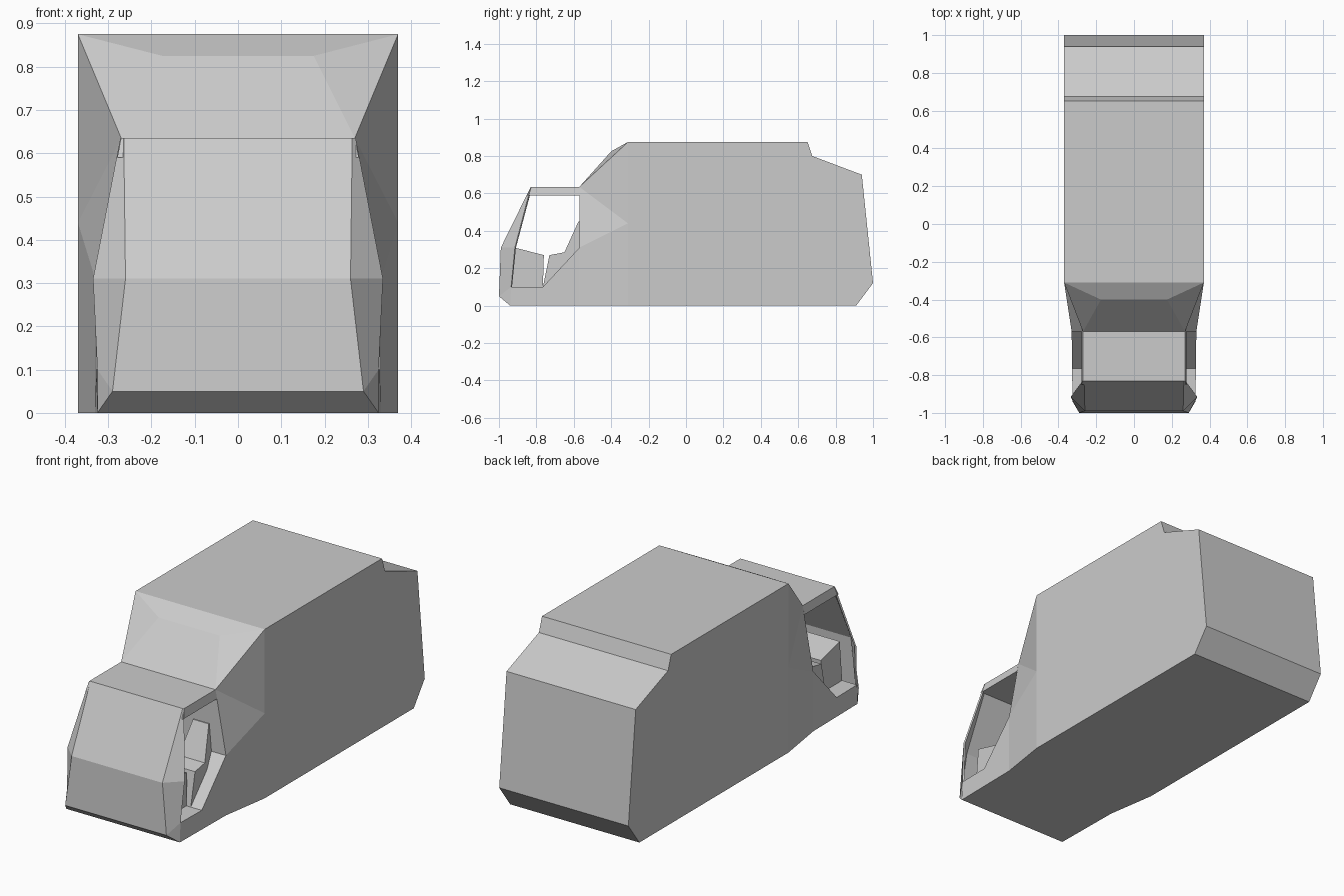
import bpy, bmesh

cube = bpy.data.objects.get("Cube")
if cube:
    bpy.data.objects.remove(cube, do_unlink=True)

grey = bpy.data.materials.new("plain_grey")
grey.use_nodes = True
colour = (0.6, 0.6, 0.6, 1)
grey.diffuse_color = colour
grey.node_tree.nodes["Principled BSDF"].inputs["Base Color"].default_value = colour


def mirrored_mesh(name, points, sides, strip, thickness=0):
    """Left-side points and faces are mirrored; the strip outline is spanned across."""
    bm = bmesh.new()
    left = {k: bm.verts.new(p) for k, p in points.items()}
    right = {k: bm.verts.new((-x, y, z)) for k, (x, y, z) in points.items()}
    for face in sides:
        bm.faces.new([left[k] for k in face])
        bm.faces.new([right[k] for k in reversed(face)])
    for a, b in zip(strip, strip[1:]):
        bm.faces.new((left[a], right[a], right[b], left[b]))
    bmesh.ops.recalc_face_normals(bm, faces=bm.faces)
    return finish(name, bm, thickness)


def prism(name, profile, x0, x1, top_inset=0):
    """Extrude a (y, z) profile from x0 to x1, optionally tapering the first two points."""
    bm = bmesh.new()
    ends = []
    for x, sign in ((x0, 1), (x1, -1)):
        ends.append([bm.verts.new((x + (sign * top_inset if i < 2 else 0), y, z))
                     for i, (y, z) in enumerate(profile)])
        bm.faces.new(ends[-1])
    n = len(profile)
    for i in range(n):
        j = (i + 1) % n
        bm.faces.new((ends[0][i], ends[0][j], ends[1][j], ends[1][i]))
    bmesh.ops.recalc_face_normals(bm, faces=bm.faces)
    return finish(name, bm)


def finish(name, bm, thickness=0):
    mesh = bpy.data.meshes.new(name)
    bm.to_mesh(mesh)
    bm.free()
    mesh.materials.append(grey)
    obj = bpy.data.objects.new(name, mesh)
    bpy.context.collection.objects.link(obj)
    if thickness:
        mod = obj.modifiers.new("thickness", "SOLIDIFY")
        mod.thickness = thickness
        mod.offset = -1
    return obj


# Cargo body with the flared shoulder that narrows to the cab
body = dict(
    cab_low=(.33, -.57, 0), cab_mid=(.33, -.57, .31), cab_top=(.27, -.57, .635),
    low=(.37, -.31, 0), mid=(.37, -.31, .44), top=(.37, -.31, .875),
    brow=(.175, -.40, .825),
    tail_low=(.37, .91, 0), tail_bumper=(.37, 1, .12), tail_high=(.37, .94, .70),
    step_low=(.37, .675, .80), step_top=(.37, .65, .875))
mirrored_mesh("cargo_body", body, [
    ("low", "tail_low", "tail_bumper", "tail_high", "step_low", "step_top", "top", "mid"),
    ("cab_low", "low", "mid", "cab_mid"),
    ("cab_mid", "mid", "cab_top"),
    ("cab_top", "mid", "top"),
    ("cab_top", "top", "brow")],
    ["cab_low", "low", "tail_low", "tail_bumper", "tail_high", "step_low",
     "step_top", "top", "brow", "cab_top", "cab_mid", "cab_low"])

# Cab front: bumper, nose, windscreen and the angled corner pillars
front = dict(
    base=(.325, -.94, 0), bumper=(.29, -1, .05), nose=(.26, -.99, .31), brow=(.264, -.83, .635),
    sill=(.325, -.935, .10), belt=(.335, -.915, .31), roof=(.272, -.83, .635))
mirrored_mesh("cab_front", front, [
    ("base", "bumper", "sill"),
    ("bumper", "nose", "belt", "sill"),
    ("nose", "brow", "roof", "belt")],
    ["base", "bumper", "nose", "brow"], thickness=.008)

# Cab roof slab, slightly wider underneath
roof = dict(ft=(.27, -.83, .635), bt=(.27, -.57, .635),
            fb=(.279, -.85, .59), bb=(.279, -.57, .59))
mirrored_mesh("cab_roof", roof, [("ft", "bt", "bb", "fb")],
              ["ft", "bt", "bb", "fb", "ft"])

# Cab floor with the sloping door sill
floor = dict(f=(.325, -.94, 0), b=(.33, -.57, 0), arch=(.33, -.57, .31),
             step=(.328, -.765, .10), sill=(.325, -.935, .10))
mirrored_mesh("cab_floor", floor, [("f", "b", "arch", "step", "sill")],
              ["f", "b", "arch", "step", "sill", "f"])

# Dashboard and the two seats
prism("dashboard", [(-.915, .31), (-.76, .27), (-.765, .10), (-.935, .10)], -.24, .24)
for name, sign in (("left_seat", 1), ("right_seat", -1)):
    centre = sign * .19
    prism(name, [(-.57, .45), (-.575, .45), (-.65, .285), (-.73, .27),
                 (-.765, .10), (-.57, .10)], centre - .075, centre + .075, top_inset=.03)
